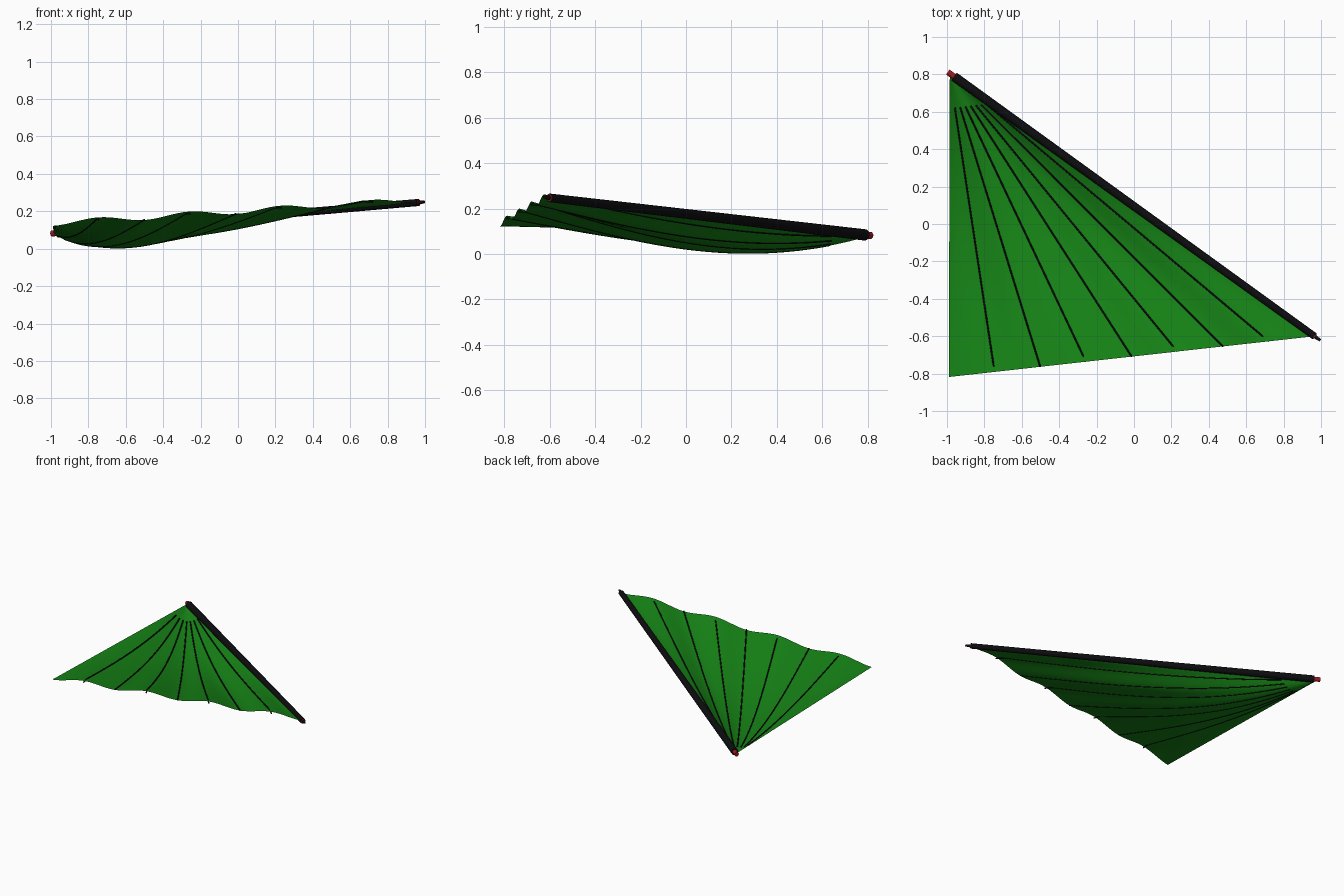
import bpy, bmesh, math
from mathutils import Vector

if "Cube" in bpy.data.objects:
    bpy.data.objects.remove(bpy.data.objects["Cube"])

A = Vector((-0.985, 0.805, 0.082))   # apex of the fan
B = Vector((0.965, -0.60, 0.247))    # far end of the pole
C = Vector((-0.99, -0.818, 0.122))   # free corner


def material(name, rgb):
    m = bpy.data.materials.new(name)
    m.diffuse_color = (*rgb, 1)
    m.use_nodes = True
    m.node_tree.nodes["Principled BSDF"].inputs["Base Color"].default_value = m.diffuse_color
    return m


GREEN = material("green", (0.008, 0.23, 0.008))
BLACK = material("black", (0.004, 0.004, 0.005))
RED = material("red", (0.35, 0.01, 0.012))


def surface(u, v):
    """Sheet point: u sweeps free edge to pole, v runs from apex to hem."""
    p = A + v * ((1 - u) * (C - A) + u * (B - A))
    p.z -= 0.119 * math.sin(math.pi * u) * math.sin(math.pi * v ** 0.85)
    p.z += 0.03 * math.sin(4 * math.pi * u) ** 2 * v ** 2
    return p


def finish(name, bm, mat, smooth=True):
    bmesh.ops.recalc_face_normals(bm, faces=bm.faces)
    me = bpy.data.meshes.new(name)
    bm.to_mesh(me)
    bm.free()
    for f in me.polygons:
        f.use_smooth = smooth
    me.materials.append(mat)
    ob = bpy.data.objects.new(name, me)
    bpy.context.collection.objects.link(ob)
    return ob


def tube(name, pts, radii, mat, sides=16, smooth=False):
    """Capped tube swept through the points."""
    bm = bmesh.new()
    rings = []
    for i, p in enumerate(pts):
        d = (pts[min(i + 1, len(pts) - 1)] - pts[max(i - 1, 0)]).normalized()
        s = d.cross(Vector((0, 0, 1))).normalized()
        t = s.cross(d)
        rings.append([bm.verts.new(p + radii[i] * (math.cos(a) * s + math.sin(a) * t))
                      for a in (2 * math.pi * k / sides for k in range(sides))])
    for r0, r1 in zip(rings, rings[1:]):
        for k in range(sides):
            n = (k + 1) % sides
            bm.faces.new((r0[k], r0[n], r1[n], r1[k]))
    bm.faces.new(rings[0])
    bm.faces.new(rings[-1])
    return finish(name, bm, mat, smooth)


# Sagging sheet with a wavy hem
NU, NV = 64, 36
bm = bmesh.new()
apex = bm.verts.new(A)
rows = [[bm.verts.new(surface(i / NU, j / NV)) for i in range(NU + 1)]
        for j in range(1, NV + 1)]
for i in range(NU):
    bm.faces.new((apex, rows[0][i], rows[0][i + 1]))
    for r0, r1 in zip(rows, rows[1:]):
        bm.faces.new((r0[i], r1[i], r1[i + 1], r0[i + 1]))
sheet = finish("fabric_sheet", bm, GREEN)
if sheet.data.polygons[0].normal.z < 0:
    sheet.data.flip_normals()

# Seven thin ribs fanning out; odd ones dip under the hem crests
for n in range(1, 8):
    pts = [surface(n / 8, 0.115 + 0.885 * k / 30) + Vector((0, 0, 0.002))
           for k in range(31)]
    if n % 2:
        pts[-1].z -= 0.014
    tube(f"rib_{n}", pts, [0.0045] * 31, BLACK, 8, True)

# Tapered pole, its red cap, end ring and small tip
axis = (B - A).normalized()
tube("pole", [A + 0.03 * axis, B], [0.025, 0.019], BLACK)
tube("pole_cap", [A - 0.012 * axis, A + 0.05 * axis], [0.016, 0.016], RED)
tube("pole_end_ring", [B - 0.005 * axis, B + 0.004 * axis], [0.015, 0.015], RED)
tube("pole_tip", [B, B + 0.038 * axis], [0.011, 0.007], BLACK)
